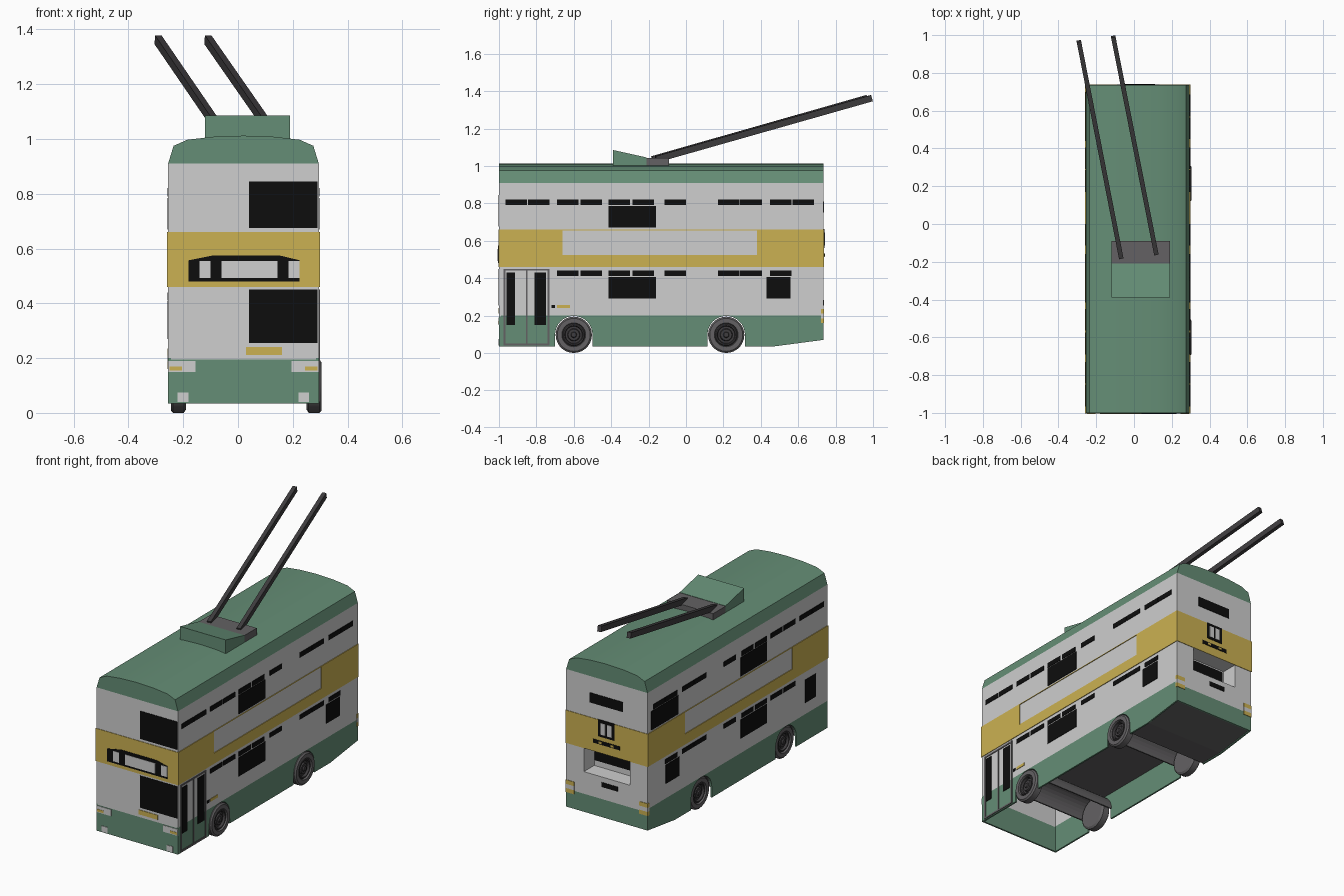
import bpy, bmesh, math
from mathutils import Vector, Matrix

if "Cube" in bpy.data.objects:
    bpy.data.objects.remove(bpy.data.objects["Cube"])


def material(name, r, g, b):
    m = bpy.data.materials.new(name)
    m.use_nodes = True
    m.diffuse_color = (r, g, b, 1)
    node = m.node_tree.nodes["Principled BSDF"]
    node.inputs["Base Color"].default_value = (r, g, b, 1)
    node.inputs["Roughness"].default_value = 0.8
    return m


WHITE = material("off white", .62, .62, .62)
GREEN = material("sage green", .13, .27, .18)
YELLOW = material("mustard", .60, .44, .085)
BLACK = material("black glass", .004, .004, .004)
DARK = material("charcoal", .05, .047, .05)
GREY = material("mid grey", .125, .12, .125)

# Body limits
XL, XR, YF, YB = -.255, .295, -1.0, .735
XM = (XL + XR) / 2
T = .01


def finish(name, bm, mat):
    bmesh.ops.recalc_face_normals(bm, faces=bm.faces)
    mesh = bpy.data.meshes.new(name)
    bm.to_mesh(mesh)
    bm.free()
    mesh.materials.append(mat)
    ob = bpy.data.objects.new(name, mesh)
    bpy.context.collection.objects.link(ob)
    return ob


def boxes(name, items, mat):
    """One object from (x0, x1, y0, y1, z0, z1) boxes."""
    bm = bmesh.new()
    for x0, x1, y0, y1, z0, z1 in items:
        m = Matrix.Translation(((x0 + x1) / 2, (y0 + y1) / 2, (z0 + z1) / 2))
        bmesh.ops.create_cube(bm, size=1, matrix=m @ Matrix.Diagonal((x1 - x0, y1 - y0, z1 - z0, 1)))
    return finish(name, bm, mat)


def prism(name, pts, axis, lo, hi, mat):
    """Extrude a profile, (y, z) along x or (x, z) along y."""
    bm = bmesh.new()
    place = (lambda a, b: (lo, a, b)) if axis == "x" else (lambda a, b: (a, lo, b))
    face = bm.faces.new([bm.verts.new(place(a, b)) for a, b in pts])
    ext = bmesh.ops.extrude_face_region(bm, geom=[face])
    shift = Vector((hi - lo, 0, 0) if axis == "x" else (0, hi - lo, 0))
    bmesh.ops.translate(bm, verts=[v for v in ext["geom"] if isinstance(v, bmesh.types.BMVert)], vec=shift)
    return finish(name, bm, mat)


def plates(name, side, rects, mat, d=.003):
    """Thin plates (a0, a1, z0, z1) on one outer face of the body."""
    out = []
    for a0, a1, z0, z1 in rects:
        if side == "left":
            out.append((XR - .001, XR + d, a0, a1, z0, z1))
        elif side == "right":
            out.append((XL - d, XL + .001, a0, a1, z0, z1))
        elif side == "front":
            out.append((a0, a1, YF - d, YF + .001, z0, z1))
        else:
            out.append((a0, a1, YB - .001, YB + d, z0, z1))
    return boxes(name, out, mat)


def arc(cy, r, start, end, n=16):
    return [(cy + r * math.cos(start + (end - start) * i / n),
             .098 + r * math.sin(start + (end - start) * i / n)) for i in range(n + 1)]


# Skirts with wheel arches
AXLES = (-.6, .215)
skirt = [(YF, .2), (YF, .035)]
for cy in AXLES:
    skirt += [(cy - .1, .035)] + arc(cy, .1, math.pi, 0) + [(cy + .1, .035)]
skirt += [(.47, .035), (YB, .07), (YB, .2)]
prism("left_skirt", skirt, "x", XR - T, XR, GREEN)
prism("right_skirt", skirt, "x", XL, XL + T, GREEN)
boxes("front_skirt", [(XL, XR, YF, YF + T, .035, .195)], GREEN)
boxes("rear_skirt", [(XL, XR, YB - T, YB, .07, .18)], GREEN)

# Upper walls, with a recess opening at the back
RX0, RX1, RZ0, RZ1, RY = -.135, .175, .315, .46, YB - .1
boxes("side_walls", [(XL, XL + T, YF, YB, .2, .91), (XR - T, XR, YF, YB, .2, .91)], WHITE)
boxes("front_wall", [(XL, XR, YF, YF + T, .195, .91)], WHITE)
boxes("rear_wall", [(XL, XR, YB - T, YB, .18, RZ0), (XL, XR, YB - T, YB, RZ1, .91),
                    (XL, RX0, YB - T, YB, RZ0, RZ1), (RX1, XR, YB - T, YB, RZ0, RZ1)], WHITE)
boxes("rear_recess", [(RX0 - T, RX1 + T, RY - T, RY, RZ0 - T, RZ1 + T),
                      (RX0 - T, RX0, RY, YB - T, RZ0, RZ1), (RX1, RX1 + T, RY, YB - T, RZ0, RZ1),
                      (RX0, RX1, RY, YB - T, RZ0 - T, RZ0), (RX0, RX1, RY, YB - T, RZ1, RZ1 + T)], WHITE)
boxes("recessed_rear_window", [(RX0 + .01, RX1 - .005, RY, RY + .004, .35, .45)], BLACK)

# Domed roof
half = [(.275, .91), (.255, .975), (.205, .997), (.11, 1.008)]
roof = prism("roof", [(XM - a, z) for a, z in half] + [(XM, 1.012)]
             + [(XM + a, z) for a, z in reversed(half)], "y", YF, YB, GREEN)

# Underside
prism("rear_underside", [(.315, .04), (.47, .04), (YB - T, .074), (YB - T, .19), (.315, .19)],
      "x", XL + T, XR - T, GREY)
boxes("floor", [(XL + T, XR - T, -.7, .32, .2, .21)], GREY)
for label, cy in zip(("front", "rear"), AXLES):
    prism(label + "_wheel_tunnel", arc(cy, .1, 0, math.pi) + arc(cy, .108, math.pi, 0),
          "x", XL + T, XR - T, GREY)

# Yellow waist band, stepped around a pale panel on the sides
band = [(YF, .46), (YB, .46), (YB, .66), (.38, .66), (.38, .525), (-.66, .525), (-.66, .66), (YF, .66)]
prism("left_band", band, "x", XR - .001, XR + .004, YELLOW)
prism("right_band", band, "x", XL - .004, XL + .001, YELLOW)
plates("front_band", "front", [(XL - .004, XR + .004, .46, .66)], YELLOW)
plates("rear_band", "back", [(XL - .004, XR + .004, .46, .66)], YELLOW)
for side in ("left", "right"):
    plates(side + "_panel_trim", side, [(-.66, .38, .656, .66)], YELLOW, .004)

# Side windows: vent slots above larger panes
slots = [-.69, -.565, -.415, -.285, -.115, .17, .29, .45]
for side in ("left", "right"):
    upper = [(y, y + .115, .79, .82) for y in [-.965, -.845] + slots + [.57]]
    lower = [(y, y + .115, .412, .44) for y in slots]
    plates(side + "_vent_windows", side, upper + lower, BLACK)
    panes = [(-.415, -.16, .67, .785), (-.415, -.16, .29, .405), (.43, .56, .29, .405)]
    if side == "right":
        panes += [(.44, .70, .67, .785), (-.885, -.785, .27, .41)]
    plates(side + "_windows", side, panes, BLACK)

# Entrance door on the left side
plates("door_frame", "left", [(-.975, -.965, .04, .45), (-.74, -.73, .04, .45), (-.965, -.74, .44, .45),
                              (-.965, -.74, .04, .05), (-.856, -.848, .05, .44)], GREY, .004)
plates("door_glass", "left", [(-.96, -.915, .15, .43), (-.81, -.748, .15, .43)], BLACK)
plates("door_button", "left", [(-.72, -.7, .24, .257)], BLACK)
plates("side_marker", "left", [(-.69, -.62, .24, .257)], YELLOW)

# Front details
plates("front_windows", "front", [(.04, .29, .675, .845), (.04, .29, .255, .45)], BLACK)
prism("destination_sign", [(-.18, .48), (.225, .48), (.225, .557), (.15, .575), (-.09, .575), (-.18, .557)],
      "y", YF - .005, YF, BLACK)
plates("sign_blinds", "front", [(-.14, -.1, .492, .555), (-.06, .145, .492, .555), (.185, .225, .492, .555)],
       WHITE, .007)
plates("front_number_plate", "front", [(.03, .16, .212, .24)], YELLOW)
lamps, signals = [], []
for s in (-1, 1):
    for group, a, b, z0, z1 in ((lamps, .175, .275, .15, .19), (lamps, .2, .24, .04, .075)):
        group.append((*sorted((XM + s * a, XM + s * b)), z0, z1))
    signals.append((*sorted((XM + s * .225, XM + s * .27)), .155, .17))
plates("headlamps", "front", lamps, WHITE)
plates("turn_signals", "front", signals, YELLOW, .005)

# Rear details
plates("rear_black_panels", "back", [(-.09, .135, .75, .81), (-.055, .055, .255, .283)], BLACK)
plates("rear_route_sign", "back", [(-.035, .075, .56, .662), (-.07, .11, .512, .535)], BLACK, .005)
plates("rear_route_digits", "back", [(-.015, .015, .575, .645), (.027, .057, .575, .645)], WHITE, .007)
plates("rear_sign_studs", "back", [(-.03, -.01, .517, .53), (.05, .07, .517, .53)], YELLOW, .007)
for x0, x1, name in ((XL - .003, XL + .055, "right"), (XR - .055, XR + .003, "left")):
    for i, (part, mat) in enumerate((("lower", YELLOW), ("middle", WHITE), ("upper", YELLOW))):
        z = .16 + i * .025
        boxes(f"{name}_tail_lamp_{part}", [(x0, x1, YB - .012, YB + .003, z, z + .025)], mat)

# Roof gantry and collector poles
prism("gantry_fairing", [(-.39, .995), (-.39, 1.085), (-.21, 1.045), (-.21, .995)], "x", -.12, .19, GREEN)
boxes("gantry_base", [(-.12, .19, -.21, -.09, .995, 1.043)], GREY)


def pole(name, start, end, w, h):
    a, b = Vector(start), Vector(end)
    bm = bmesh.new()
    rot = (b - a).to_track_quat("Y", "Z").to_matrix().to_4x4()
    size = Matrix.Diagonal((w, (b - a).length, h, 1))
    bmesh.ops.create_cube(bm, size=1, matrix=Matrix.Translation((a + b) / 2) @ rot @ size)
    finish(name, bm, DARK)


pole("left_pole", (.118, -.16, 1.035), (-.11, .992, 1.362), .024, .034)
pole("right_pole", (-.068, -.18, 1.035), (-.292, .968, 1.362), .024, .034)


# Wheels turned from a half profile of (radius, outward offset)
def wheel(name, x, cy, s, profile, mat):
    bm = bmesh.new()
    vs = [bm.verts.new((x + s * o, cy, .097 + r)) for r, o in profile]
    es = [bm.edges.new(p) for p in zip(vs, vs[1:])]
    bmesh.ops.spin(bm, geom=vs + es, cent=(x, cy, .097), axis=(1, 0, 0), angle=math.tau, steps=28)
    bmesh.ops.remove_doubles(bm, verts=bm.verts, dist=.0004)
    return finish(name, bm, mat)


TYRE = [(0, 0), (.085, 0), (.097, .008), (.097, .047), (.088, .055), (.064, .055), (.06, .042)]
RIM = [(.061, .043), (.055, .05), (.049, .05), (.045, .036), (.034, .036), (.03, .046), (.016, .046), (.013, .053), (0, .053)]
smooth = [roof]
for axle, cy in zip(("front", "rear"), AXLES):
    for label, x, s in (("left", .25, 1), ("right", -.19, -1)):
        smooth.append(wheel(f"{axle}_{label}_tyre", x, cy, s, TYRE, GREY))
        smooth.append(wheel(f"{axle}_{label}_rim", x, cy, s, RIM, DARK))

# Smooth the rounded parts, keeping sharp edges
bpy.ops.object.select_all(action="DESELECT")
for ob in smooth:
    ob.select_set(True)
bpy.context.view_layer.objects.active = roof
bpy.ops.object.shade_smooth_by_angle(angle=math.radians(30))
